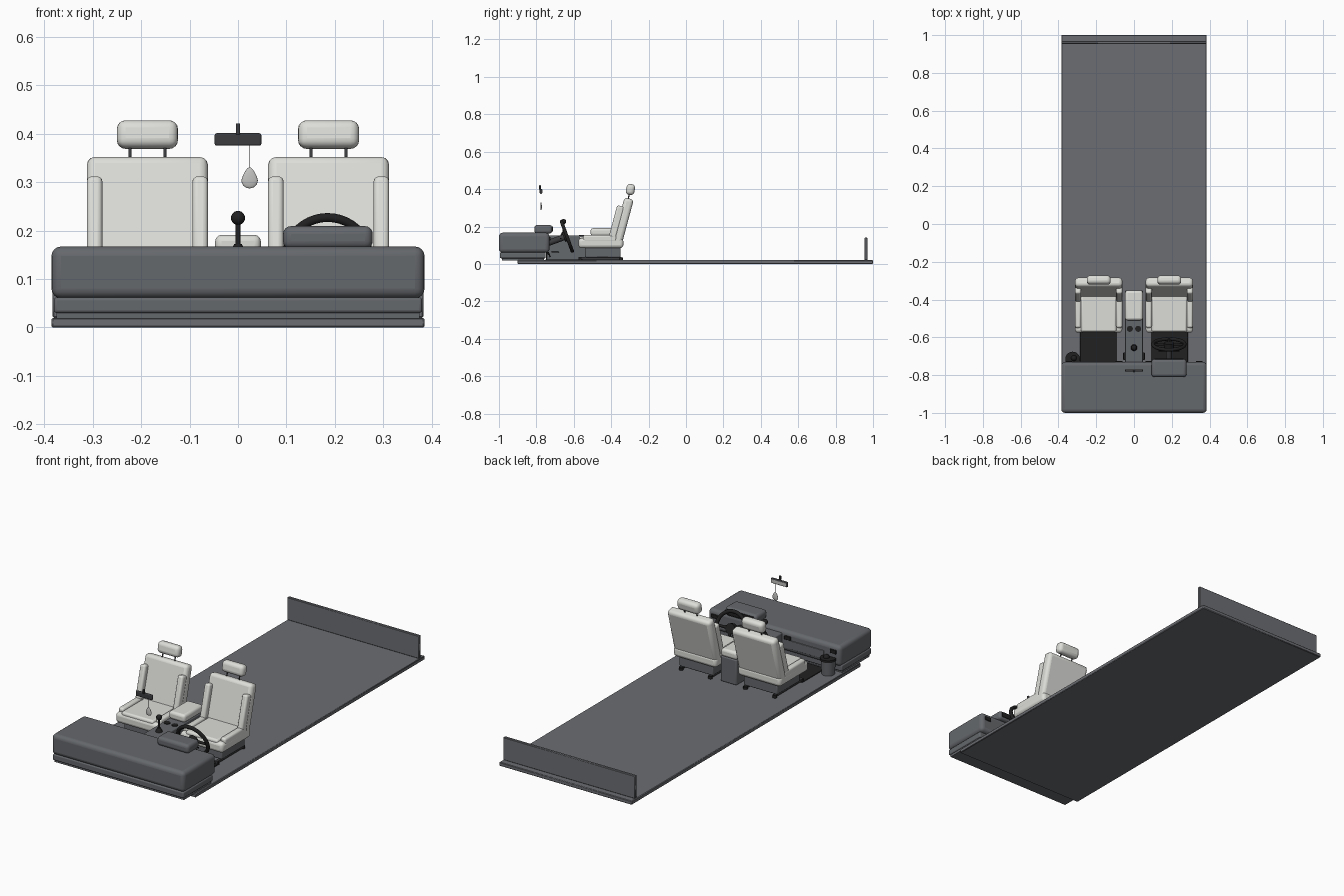
import bpy, math
from mathutils import Vector

old = bpy.data.objects.get("Cube")
if old:
    bpy.data.objects.remove(old, do_unlink=True)


def material(name, r, g, b):
    m = bpy.data.materials.new(name)
    m.use_nodes = True
    m.diffuse_color = (r, g, b, 1)
    m.node_tree.nodes["Principled BSDF"].inputs["Base Color"].default_value = (r, g, b, 1)
    return m


GREY = material("floor grey", 0.15, 0.155, 0.17)
DASH = material("dash grey", 0.13, 0.138, 0.15)
LIGHT = material("seat fabric", 0.72, 0.72, 0.69)
BLACK = material("black plastic", 0.015, 0.015, 0.016)
DARK = material("dark grey", 0.045, 0.046, 0.05)
PALE = material("pale grey", 0.55, 0.55, 0.54)


def finish(name, mat):
    ob = bpy.context.object
    ob.name = name
    ob.data.materials.append(mat)
    return ob


def smooth(ob):
    bpy.ops.object.select_all(action="DESELECT")
    ob.select_set(True)
    bpy.context.view_layer.objects.active = ob
    bpy.ops.object.shade_smooth_by_angle(angle=math.radians(40))


def box(name, mat, x, y, z, bevel=0.0, tilt=0.0, segments=3):
    """Box from (min, max) ranges, with rounded edges and a lean about x."""
    bpy.ops.mesh.primitive_cube_add(size=1)
    ob = finish(name, mat)
    size = Vector([r[1] - r[0] for r in (x, y, z)])
    for v in ob.data.vertices:
        v.co = v.co * size
    ob.location = [(r[0] + r[1]) / 2 for r in (x, y, z)]
    ob.rotation_euler.x = tilt
    if bevel:
        mod = ob.modifiers.new("Rounded edges", "BEVEL")
        mod.width, mod.segments = bevel, segments
        smooth(ob)
    return ob


def rod(name, mat, a, b, radius, sides=16, end_radius=None):
    """Cylinder or cone between two points."""
    a, b = Vector(a), Vector(b)
    bpy.ops.mesh.primitive_cone_add(vertices=sides, radius1=radius,
                                    radius2=radius if end_radius is None else end_radius,
                                    depth=(b - a).length, location=(a + b) / 2)
    ob = finish(name, mat)
    ob.rotation_euler = (b - a).to_track_quat("Z", "Y").to_euler()
    smooth(ob)
    return ob


def ball(name, mat, centre, radius):
    bpy.ops.mesh.primitive_uv_sphere_add(segments=20, ring_count=12, radius=radius, location=centre)
    ob = finish(name, mat)
    smooth(ob)
    return ob


# Floor and rear panel
box("floor", GREY, (-.385, .385), (-.9, 1), (0, .02), .003, segments=1)
box("rear_panel", GREY, (-.383, .383), (.954, .97), (.02, .14), .003, segments=1)

# Dashboard
box("dash_top", DASH, (-.385, .385), (-1, -.73), (.06, .167), .02, segments=4)
box("dash_lower", DASH, (-.38, .38), (-.995, -.75), (.03, .062), .006)
box("dash_foot", DASH, (-.375, .375), (-.985, -.76), (.018, .032))
box("instrument_hood", DASH, (.093, .278), (-.81, -.715), (.162, .209), .016, segments=4)
box("instrument_screen", BLACK, (.108, .263), (-.717, -.712), (.174, .2))
box("glove_box", DASH, (-.29, -.09), (-.735, -.727), (.08, .125), .003)
for x in (-.345, -.08, .08, .345):
    box("air_vent", BLACK, (x - .018, x + .018), (-.735, -.724), (.125, .145), .003)
box("centre_screen", BLACK, (-.045, .045), (-.735, -.726), (.095, .15), .002)

# Floor mats and pedals
for s in (-1, 1):
    box("floor_mat", BLACK, (s * .187 - .098, s * .187 + .098), (-.75, -.56), (.018, .024), .002)
for x, width in ((.13, .014), (.185, .022), (.235, .012)):
    box("pedal", BLACK, (x - width, x + width), (-.735, -.728), (.035, .065), .002, .4)
    rod("pedal_arm", DARK, (x, -.734, .05), (x, -.755, .08), .004, 8)


# Seats
def seat(side):
    c = .187 * side

    def span(half, centre=0):
        return (c + centre - half, c + centre + half)

    lean = math.radians(-15)
    box("seat_base", DASH, span(.098), (-.54, -.35), (.035, .09), .006)
    for e in (-1, 1):
        box("seat_rail", DARK, span(.008, e * .085), (-.575, -.345), (.024, .037), .002)
        for y in (-.565, -.348):
            rod("rail_foot", BLACK, (c + e * .085, y, .018), (c + e * .085, y, .034), .011, 12)
    box("seat_cushion", LIGHT, span(.125), (-.575, -.335), (.085, .138), .016)
    box("cushion_pad", LIGHT, span(.094), (-.57, -.37), (.11, .148), .01)
    box("seat_back", LIGHT, span(.125), (-.363, -.312), (.096, .354), .017, lean)
    for e in (-1, 1):
        box("cushion_bolster", LIGHT, span(.016, e * .109), (-.55, -.37), (.115, .155), .01)
        box("back_bolster", LIGHT, span(.016, e * .109), (-.391, -.351), (.137, .312), .01, lean)
        rod("headrest_post", DARK, (c + e * .036, -.313, .335), (c + e * .036, -.3, .385), .0032, 10)
    box("headrest", LIGHT, span(.063), (-.32, -.274), (.369, .427), .018, math.radians(-10), 4)


for s in (-1, 1):
    seat(s)

# Centre console, armrest, cup holders and gear lever
box("console", DASH, (-.047, .047), (-.745, -.352), (.02, .152), .005)
box("armrest", LIGHT, (-.047, .047), (-.51, -.352), (.15, .191), .013)
for s in (-1, 1):
    rod("cup_holder", BLACK, (s * .022, -.555, .15), (s * .022, -.555, .155), .016, 20)
    box("console_trim", BLACK, (s * .052 - .005, s * .052 + .005), (-.72, -.68), (.06, .066), .002)
rod("gear_boot", BLACK, (0, -.655, .15), (0, -.655, .172), .018, 16, .008)
rod("gear_lever", BLACK, (0, -.655, .16), (0, -.655, .22), .0055)
ball("gear_knob", BLACK, (0, -.655, .226), .0145)

# Steering wheel on a tilted column
hub = Vector((.185, -.637, .148))
tilt = math.radians(70)
axis = Vector((0, -math.sin(tilt), math.cos(tilt)))
axis.z = -abs(axis.z)
bpy.ops.mesh.primitive_torus_add(major_radius=.084, minor_radius=.0095, major_segments=40,
                                 minor_segments=10, location=hub)
rim = finish("steering_rim", BLACK)
rim.rotation_euler = axis.to_track_quat("Z", "Y").to_euler()
smooth(rim)
rod("wheel_hub", BLACK, hub - axis * .008, hub + axis * .018, .026, 20)
down = Vector((0, -axis.z, axis.y)).normalized()
for d in (Vector((1, 0, 0)), Vector((-1, 0, 0)), down):
    rod("wheel_spoke", BLACK, hub, hub + d * .082, .008, 10, .006)
rod("steering_column", DARK, hub, hub + axis * .12, .016)
rod("column_stalk", BLACK, hub + axis * .035 - Vector((.055, 0, 0)),
    hub + axis * .035 + Vector((.055, 0, 0)), .004, 8)

# Rear-view mirror with a hanging drop
box("mirror", DARK, (-.048, .048), (-.782, -.769), (.375, .401), .004)
box("mirror_glass", PALE, (-.043, .043), (-.77, -.7675), (.379, .397))
box("mirror_mount", DARK, (-.0045, .0045), (-.785, -.776), (.398, .421), .002)
rod("hanging_string", DARK, (.024, -.775, .328), (.024, -.775, .378), .0008, 6)
drop = ball("hanging_drop", PALE, (.024, -.775, .304), .017)
for v in drop.data.vertices:
    if v.co.z > 0:
        t = v.co.z / .017
        v.co.x *= 1 - .35 * t
        v.co.z *= 1.55
    v.co.y *= .25

# Waste bin in the passenger footwell
rod("bin_body", DASH, (-.325, -.715, .02), (-.325, -.715, .095), .032, 24, .036)
rod("bin_rim", BLACK, (-.325, -.715, .092), (-.325, -.715, .104), .039, 24)
ball("bin_bag", BLACK, (-.318, -.71, .105), .015)
